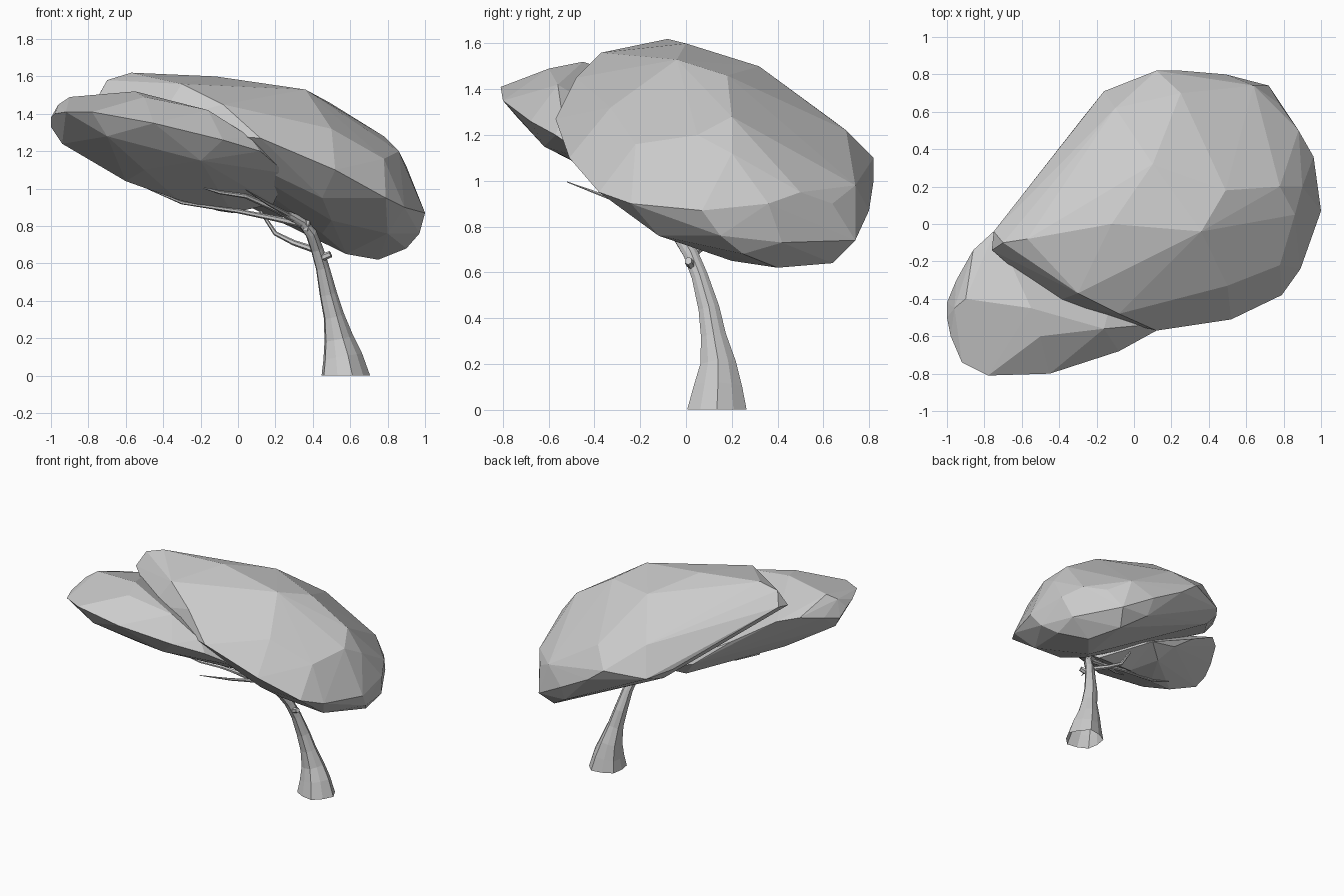
import bpy, bmesh, math
from mathutils import Vector

default_cube = bpy.data.objects.get("Cube")
if default_cube:
    bpy.data.objects.remove(default_cube, do_unlink=True)


def flat_material(name, colour):
    material = bpy.data.materials.new(name)
    material.use_nodes = True
    material.diffuse_color = colour
    shader = next(n for n in material.node_tree.nodes if n.type == 'BSDF_PRINCIPLED')
    shader.inputs["Base Color"].default_value = colour
    return material


grey = flat_material("plain grey", (0.6, 0.6, 0.6, 1))


def add_object(name, bm):
    """Turn a finished bmesh into a flat shaded object."""
    bmesh.ops.recalc_face_normals(bm, faces=bm.faces)
    mesh = bpy.data.meshes.new(name)
    bm.to_mesh(mesh)
    bm.free()
    mesh.materials.append(grey)
    obj = bpy.data.objects.new(name, mesh)
    bpy.context.collection.objects.link(obj)
    return obj


def foliage(name, rim, crown, underside):
    """Faceted leaf mass: the hull around its rim, crown and underside."""
    bm = bmesh.new()
    for point in rim + crown + underside:
        bm.verts.new(point)
    result = bmesh.ops.convex_hull(bm, input=bm.verts)
    unused = {g for g in result["geom_interior"] + result["geom_unused"]
              if isinstance(g, bmesh.types.BMVert)}
    bmesh.ops.delete(bm, geom=list(unused), context='VERTS')
    return add_object(name, bm)


def limb(name, path, sides=6, open_start=False, flutes=0.0):
    """Tapered tube through (x, y, z, radius) stations."""
    bm = bmesh.new()
    points = [Vector(station[:3]) for station in path]
    rings = []
    for i, (point, station) in enumerate(zip(points, path)):
        along = points[min(i + 1, len(points) - 1)] - points[max(i - 1, 0)]
        if open_start and i == 0:
            along = Vector((0, 0, 1))
        along.normalize()
        side = Vector((0, 1, 0)).cross(along).normalized()
        other = along.cross(side)
        ring = []
        for k in range(sides):
            angle = math.tau * k / sides
            radius = station[3] * (1 + flutes * (-1) ** k)
            ring.append(bm.verts.new(
                point + (side * math.cos(angle) + other * math.sin(angle)) * radius))
        rings.append(ring)
    for low, high in zip(rings, rings[1:]):
        for k in range(sides):
            n = (k + 1) % sides
            bm.faces.new((low[k], low[n], high[n], high[k]))
    bm.faces.new(rings[-1])
    if not open_start:
        bm.faces.new(rings[0][::-1])
    return add_object(name, bm)


# Large upper leaf mass
foliage(
    "main_canopy",
    rim=[(-.75, -.04, 1.49), (-.76, -.14, 1.47), (-.43, -.42, 1.36), (-.28, -.47, 1.3),
         (.12, -.57, 1.27), (.52, -.51, 1.1), (.79, -.38, .95), (.89, -.24, .9),
         (1, .07, .87), (.96, .36, .9), (.88, .5, .95), (.78, .64, .9), (.64, .74, .98),
         (.49, .8, .87), (.25, .82, 1), (.12, .82, 1.1), (-.16, .71, 1.07),
         (-.28, .56, 1.12), (-.48, .24, 1.28)],
    crown=[(-.7, -.1, 1.58), (-.57, -.08, 1.62), (-.12, 0, 1.6), (.36, -.04, 1.53),
           (-.3, -.37, 1.56), (-.08, -.48, 1.45), (.1, .32, 1.5), (.49, .18, 1.46),
           (.78, .2, 1.28), (.5, -.33, 1.32), (.86, .05, 1.2), (.9, .2, 1.12),
           (.78, -.22, 1.16), (.25, .7, 1.22), (-.1, .62, 1.28)],
    underside=[(.75, .4, .62), (.66, .64, .64), (.9, .25, .68), (.58, .2, .65),
               (.97, .15, .76), (.91, .42, .73), (.72, .74, .74), (.8, -.12, .76),
               (.45, 0, .76), (.5, -.2, .83), (.45, -.36, .95),
               (-.2, .55, 1.03), (.5, .74, .75)])

# Smaller leaf mass, lower and towards the front
foliage(
    "side_canopy",
    rim=[(-1, -.42, 1.33), (-1, -.5, 1.38), (-.98, -.6, 1.4), (-.92, -.74, 1.41),
         (-.78, -.81, 1.41), (-.45, -.8, 1.35), (-.08, -.68, 1.26), (.12, -.57, 1.2),
         (.26, -.4, 1.08), (-.95, -.3, 1.36), (-.86, -.14, 1.4), (-.74, -.03, 1.38),
         (-.45, .1, 1.2)],
    crown=[(-.96, -.45, 1.45), (-.9, -.4, 1.49), (-.55, -.45, 1.52),
           (-.5, -.6, 1.49), (-.16, -.56, 1.42), (.06, -.54, 1.28)],
    underside=[(-.94, -.45, 1.24), (-.6, -.33, 1.04), (-.32, -.2, .94),
               (-.7, -.74, 1.28), (-.2, -.62, 1.15), (-.5, -.5, 1.1),
               (-.03, -.08, .87), (.19, -.15, .92), (-.1, .14, .88),
               (.04, .25, .93), (-.2, .2, 1)])

# Leaning trunk with a flared, hollow foot
limb("trunk",
     [(.57, .135, 0, .13), (.555, .14, .1, .105), (.535, .14, .2, .078),
      (.51, .12, .32, .055), (.48, .1, .44, .046), (.45, .06, .58, .036),
      (.42, .02, .68, .033), (.39, -.03, .76, .031), (.34, -.07, .82, .026),
      (.27, -.12, .86, .02)],
     sides=10, open_start=True, flutes=.05)

# Branches that reach under the leaves
limb("upper_branch", [(.3, -.1, .84, .02), (.18, -.17, .9, .016),
                      (.04, -.26, .96, .012), (-.1, -.31, .98, .009),
                      (-.23, -.34, 1.02, .004)])
limb("long_branch", [(.34, -.07, .81, .02), (.2, -.1, .84, .015),
                     (0, -.12, .88, .012), (-.3, -.16, .925, .009),
                     (-.48, -.2, 1, .004)])
limb("front_twig", [(.27, -.12, .86, .014), (.16, -.32, .92, .009),
                    (.04, -.52, .995, .002)])
limb("rear_branch", [(.42, .02, .67, .018), (.3, .07, .71, .015),
                     (.2, .1, .76, .012), (.12, .1, .88, .008)])
limb("side_twig", [(.36, -.06, .78, .022), (.38, -.07, .84, .012),
                   (.41, -.08, .9, .003)])
limb("cut_stub", [(.43, .04, .64, .022), (.46, .02, .635, .02), (.495, .01, .65, .018)])
